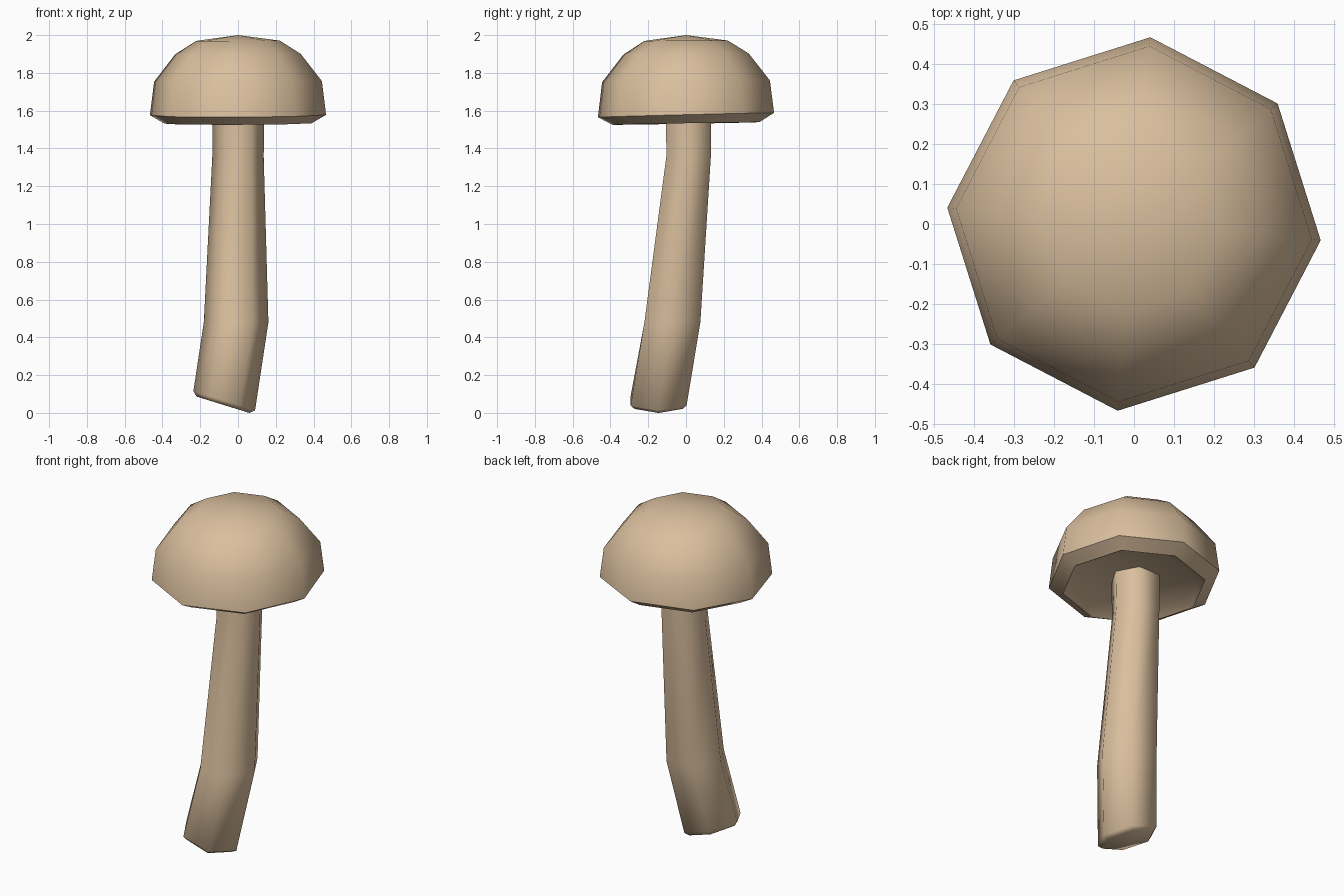
import bpy, bmesh, math
from mathutils import Vector

if "Cube" in bpy.data.objects:
    bpy.data.objects.remove(bpy.data.objects["Cube"])

tan = bpy.data.materials.new("mushroom_tan")
tan.diffuse_color = (0.70, 0.52, 0.34, 1)
tan.use_nodes = True
tan.node_tree.nodes["Principled BSDF"].inputs["Base Color"].default_value = tan.diffuse_color


def loft(name, rings, start=None, end=None, angle=60):
    """Skin rings of points; each end closes on a pole point or an n-gon."""
    bm = bmesh.new()
    loops = [[bm.verts.new(p) for p in ring] for ring in rings]
    n = len(loops[0])
    for a, b in zip(loops, loops[1:]):
        for i in range(n):
            j = (i + 1) % n
            bm.faces.new((a[i], a[j], b[j], b[i]))
    for loop, pole in ((loops[0], start), (loops[-1], end)):
        if pole is None:
            bm.faces.new(loop)
        else:
            p = bm.verts.new(pole)
            for i in range(n):
                bm.faces.new((loop[i], loop[(i + 1) % n], p))
    bmesh.ops.recalc_face_normals(bm, faces=bm.faces[:])
    me = bpy.data.meshes.new(name)
    bm.to_mesh(me)
    bm.free()
    me.materials.append(tan)
    ob = bpy.data.objects.new(name, me)
    bpy.context.collection.objects.link(ob)
    bpy.ops.object.select_all(action='DESELECT')
    ob.select_set(True)
    bpy.context.view_layer.objects.active = ob
    bpy.ops.object.shade_smooth_by_angle(angle=math.radians(angle))
    return ob


def ring(center, r, sides, turn=0, slope_x=0, slope_y=0):
    """Regular polygon, with its plane tilted by the given slopes."""
    c = Vector(center)
    kx = 1 / math.hypot(1, slope_x)
    pts = []
    for i in range(sides):
        a = math.radians(turn) + i * math.tau / sides
        x, y = r * math.cos(a) * kx, r * math.sin(a)
        pts.append(c + Vector((x, y, slope_x * x + slope_y * y)))
    return pts


# Cap: eight-sided dome, rolled rim and shallow hollow underside (radius, z, tilt)
profile = [(0.33, 1.565, 0.015), (0.39, 1.532, 0.018), (0.468, 1.577, 0.025),
           (0.446, 1.755, 0.01), (0.333, 1.90, 0.01), (0.222, 1.97, 0.005)]
loft("cap", [ring((0, 0, z), r, 8, -5, 0.004, t) for r, z, t in profile],
     start=(0, 0, 1.575), end=(0, 0, 2.0))

# Stem: bent six-sided trunk with a slanted, slightly chamfered foot
stem = [((-0.079, -0.145, 0.043), 0.147, -0.31),
        ((-0.073, -0.145, 0.064), 0.171, -0.31),
        ((-0.010, -0.072, 0.480), 0.171, 0.0),
        ((0.000, 0.014, 1.360), 0.136, 0.0),
        ((0.002, 0.013, 1.600), 0.138, 0.0)]
loft("stem", [ring(c, r, 6, 0, s) for c, r, s in stem], angle=65)
